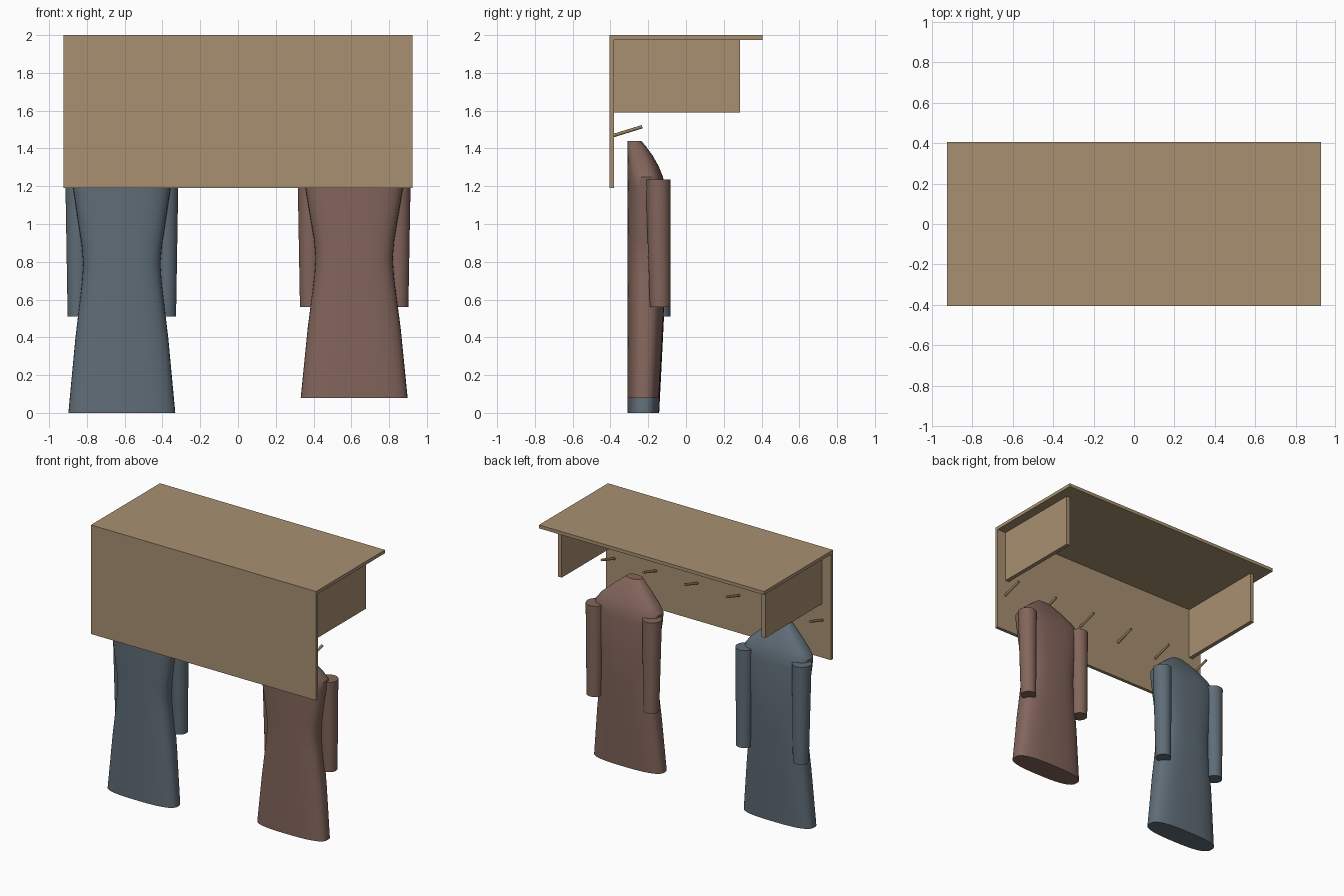
import bpy, bmesh, math
from mathutils import Vector

if "Cube" in bpy.data.objects:
    bpy.data.objects.remove(bpy.data.objects["Cube"])


def material(name, rgb):
    m = bpy.data.materials.new(name)
    m.diffuse_color = (*rgb, 1)
    m.use_nodes = True
    m.node_tree.nodes["Principled BSDF"].inputs["Base Color"].default_value = m.diffuse_color
    return m


WOOD = material("wood", (0.39, 0.28, 0.165))
PEG = material("peg_wood", (0.30, 0.21, 0.10))
BLUE = material("blue_cloth", (0.115, 0.152, 0.185))
BROWN = material("brown_cloth", (0.225, 0.130, 0.105))


def finish(bm, name, mat, smooth=False):
    bmesh.ops.recalc_face_normals(bm, faces=bm.faces)
    mesh = bpy.data.meshes.new(name)
    bm.to_mesh(mesh)
    bm.free()
    ob = bpy.data.objects.new(name, mesh)
    bpy.context.collection.objects.link(ob)
    mesh.materials.append(mat)
    if smooth:
        bpy.ops.object.select_all(action='DESELECT')
        ob.select_set(True)
        bpy.context.view_layer.objects.active = ob
        bpy.ops.object.shade_smooth_by_angle(angle=math.radians(35))
    return ob


def box(name, lo, hi, mat):
    bm = bmesh.new()
    bmesh.ops.create_cube(bm, size=1)
    for v in bm.verts:
        v.co = Vector([(a + b) / 2 + c * (b - a) for a, b, c in zip(lo, hi, v.co)])
    return finish(bm, name, mat)


def loft(name, rings, mat):
    """Skin a list of equal-length point rings and cap both ends."""
    bm = bmesh.new()
    loops = [[bm.verts.new(p) for p in ring] for ring in rings]
    n = len(loops[0])
    for a, b in zip(loops, loops[1:]):
        for i in range(n):
            j = (i + 1) % n
            bm.faces.new((a[i], a[j], b[j], b[i]))
    bm.faces.new(loops[0])
    bm.faces.new(loops[-1])
    return finish(bm, name, mat, True)


def oval(cx, cy, z, rx, ry, n=32, power=2.0):
    ring = []
    for i in range(n):
        a = math.tau * i / n
        c, s = math.cos(a), math.sin(a)
        ring.append((cx + rx * math.copysign(abs(c) ** (2 / power), c),
                     cy + ry * math.copysign(abs(s) ** (2 / power), s), z))
    return ring


def rod(name, p0, p1, r, mat, n=12):
    p0, p1 = Vector(p0), Vector(p1)
    q = (p1 - p0).to_track_quat('Z', 'Y')
    rings = [[p + q @ Vector((r * math.cos(math.tau * i / n), r * math.sin(math.tau * i / n), 0))
              for i in range(n)] for p in (p0, p1)]
    return loft(name, rings, mat)


# Coat rack boards
box("back_panel", (-0.925, -0.405, 1.19), (0.925, -0.38, 1.975), WOOD)
box("top_shelf", (-0.925, -0.405, 1.975), (0.925, 0.405, 2.0), WOOD)
for side, label in ((-1, "left"), (1, "right")):
    xs = sorted((side * 0.822, side * 0.853))
    box(f"{label}_bracket", (xs[0], -0.38, 1.59), (xs[1], 0.285, 1.975), WOOD)

# Row of slanted pegs
for i in range(6):
    x = -0.855 + i * 0.342
    rod(f"peg_{i + 1}", (x, -0.385, 1.468), (x, -0.232, 1.515), 0.009, PEG)


def coat(name, cx, hem, waist, cuff, mat):
    # Body sections: height, half width, front y (the back stays at y = -0.31)
    sections = [(hem, 0.283, -0.142), ((hem + waist) / 2, 0.246, -0.122),
                (waist - 0.1, 0.211, -0.108), (waist, 0.204, -0.105),
                (waist + 0.1, 0.213, -0.105), (1.19, 0.258, -0.112),
                (1.25, 0.26, -0.122), (1.30, 0.222, -0.142), (1.36, 0.155, -0.175),
                (1.41, 0.095, -0.211), (1.44, 0.056, -0.237)]
    rings = [oval(cx, (y - 0.31) / 2, z, w, (y + 0.31) / 2, 48, 2.8)
             for z, w, y in sections]
    loft(name + "_body", rings, mat)
    # Hanging sleeves, slightly tapered
    for side, label in ((-1, "left"), (1, "right")):
        x = cx + side * 0.233
        loft(f"{name}_{label}_sleeve",
             [oval(x, -0.137, cuff, 0.054, 0.054), oval(x, -0.148, 1.235, 0.066, 0.066)], mat)


# Two hanging coats
coat("blue_coat", -0.615, 0.0, 0.79, 0.51, BLUE)
coat("brown_coat", 0.615, 0.08, 0.82, 0.56, BROWN)
